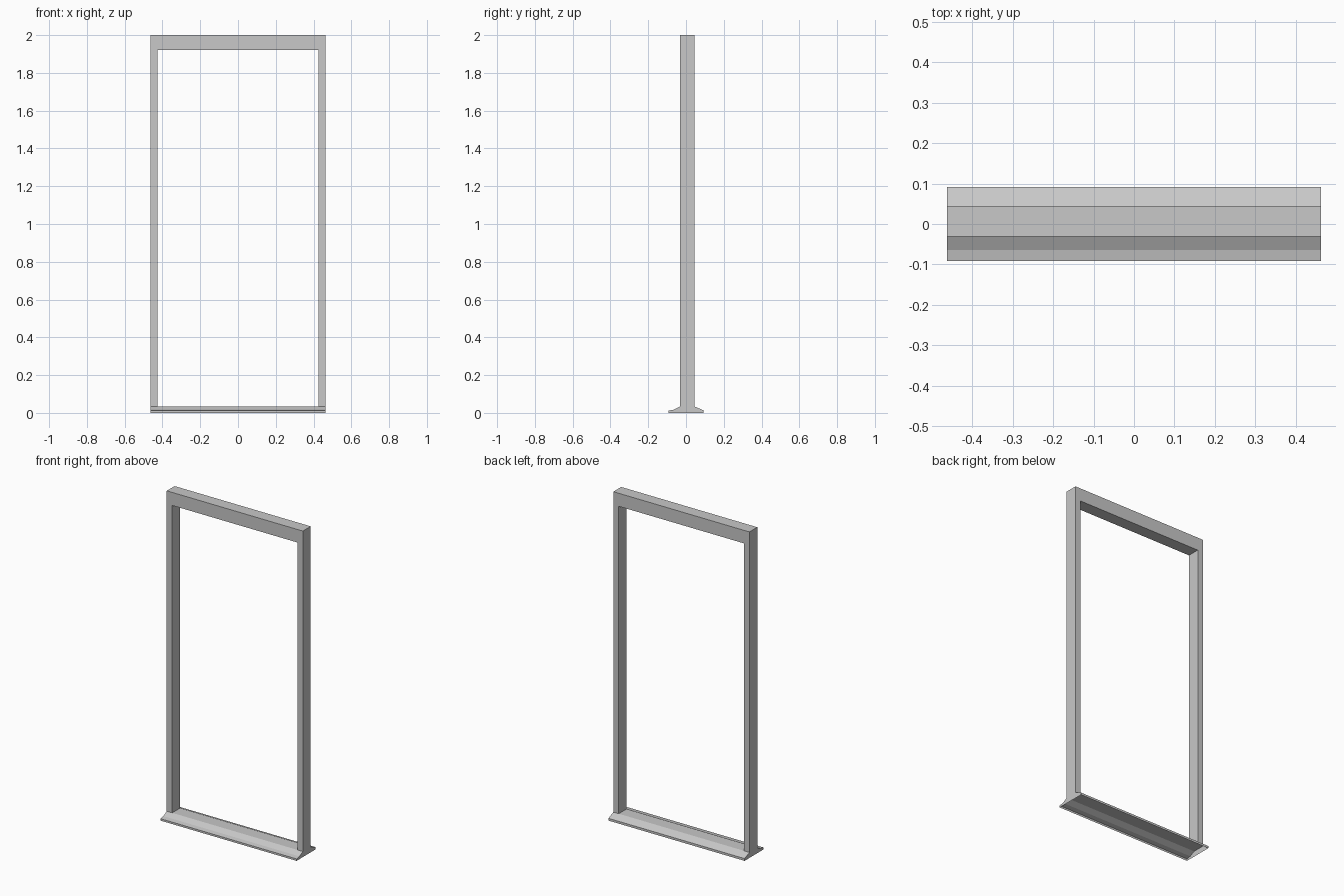
import bpy
import bmesh
from mathutils import Vector

cube = bpy.data.objects.get("Cube")
if cube:
    bpy.data.objects.remove(cube, do_unlink=True)

HALF_WIDTH = 0.462
HALF_OPENING = 0.425
FRONT, BACK = -0.031, 0.045
SILL_TOP = 0.034

# Single painted-metal colour
grey = bpy.data.materials.new("plain grey")
grey.use_nodes = True
colour = (0.58, 0.58, 0.58, 1)
grey.diffuse_color = colour
grey.node_tree.nodes["Principled BSDF"].inputs["Base Color"].default_value = colour


def extrude_profile(name, points, offset, open_bottom=False):
    """Sweep a closed outline along offset; optionally leave the underside open."""
    bm = bmesh.new()
    cap = bm.faces.new([bm.verts.new(p) for p in points])
    swept = bmesh.ops.extrude_face_region(bm, geom=[cap], use_keep_orig=True)
    moved = [g for g in swept["geom"] if isinstance(g, bmesh.types.BMVert)]
    bmesh.ops.translate(bm, verts=moved, vec=Vector(offset))
    bmesh.ops.recalc_face_normals(bm, faces=bm.faces)
    if open_bottom:
        under = [f for f in bm.faces if all(v.co.z < 0.001 for v in f.verts)]
        bmesh.ops.delete(bm, geom=under, context='FACES')
    mesh = bpy.data.meshes.new(name)
    bm.to_mesh(mesh)
    bm.free()
    mesh.materials.append(grey)
    obj = bpy.data.objects.new(name, mesh)
    bpy.context.collection.objects.link(obj)
    return obj


# Door frame: two posts and a header as one arch
half = [(HALF_OPENING, 1.92), (HALF_OPENING, SILL_TOP),
        (HALF_WIDTH, SILL_TOP), (HALF_WIDTH, 2.0)]
arch = half + [(-x, z) for x, z in reversed(half)]
extrude_profile("door_frame", [(x, FRONT, z) for x, z in arch],
                (0, BACK - FRONT, 0))

# Threshold: hollow sill with a front lip and sloping sides
sill = [(-0.092, 0), (-0.092, 0.012), (-0.064, 0.017), (FRONT, SILL_TOP),
        (BACK, SILL_TOP), (0.092, 0.014), (0.092, 0)]
extrude_profile("threshold", [(-HALF_WIDTH, y, z) for y, z in sill],
                (2 * HALF_WIDTH, 0, 0), open_bottom=True)
